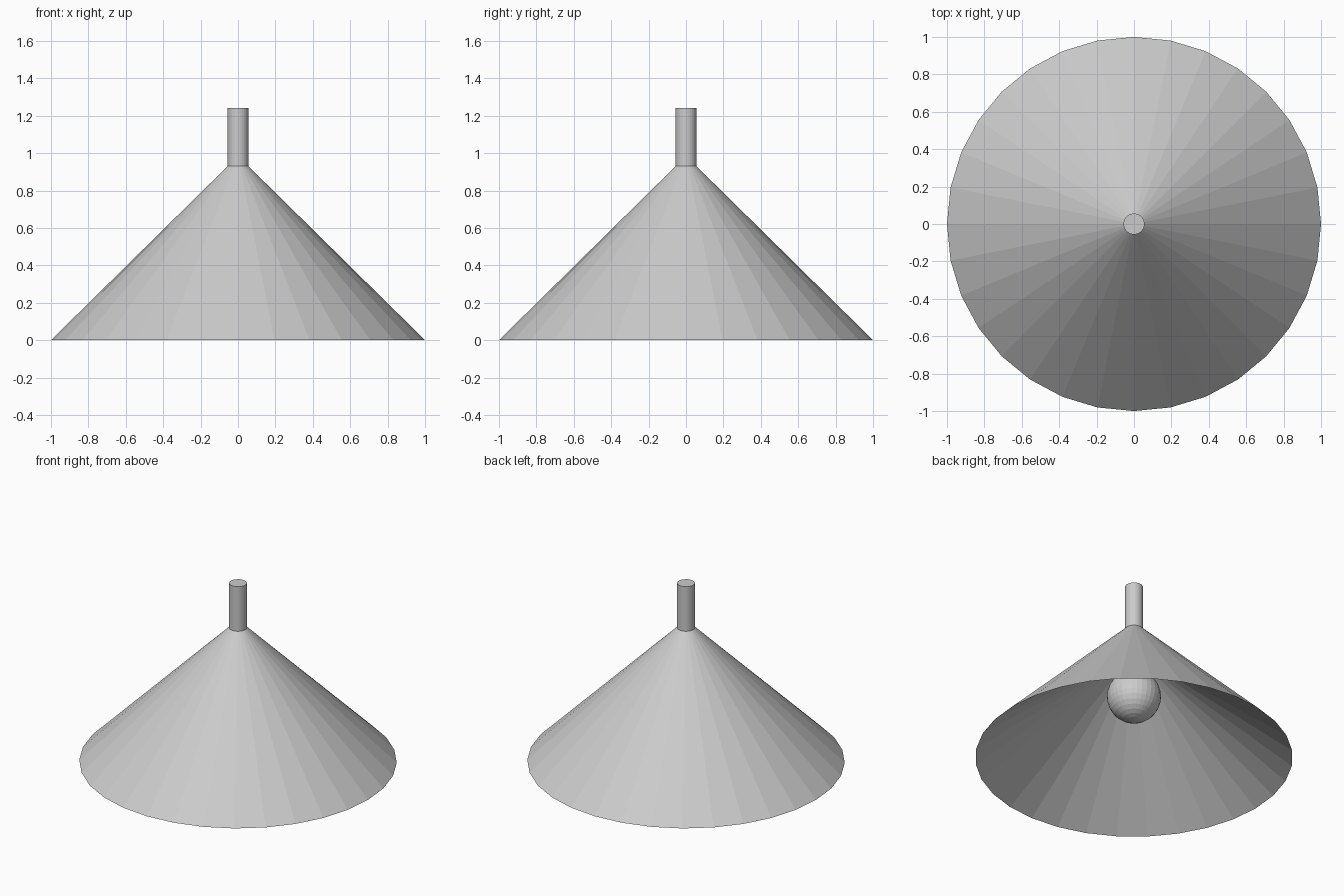
import bpy

cube = bpy.data.objects.get("Cube")
if cube:
    bpy.data.objects.remove(cube, do_unlink=True)

SIDES = 32

# Plain grey finish shared by every part
grey = bpy.data.materials.new("light_grey")
grey.use_nodes = True
colour = (0.6, 0.6, 0.6, 1.0)
grey.diffuse_color = colour
grey.node_tree.nodes["Principled BSDF"].inputs["Base Color"].default_value = colour


def finish(name):
    obj = bpy.context.object
    obj.name = name
    obj.data.name = name
    obj.data.materials.append(grey)
    return obj


def open_cone(name, height):
    bpy.ops.mesh.primitive_cone_add(vertices=SIDES, radius1=1, radius2=0,
                                    depth=height, end_fill_type='NOTHING',
                                    location=(0, 0, height / 2))
    return finish(name)


# Conical shade: outer skin and a shallower lining meeting at a knife-edge rim
open_cone("lamp_shade", 0.985)
lining = open_cone("shade_lining", 0.76)
lining.data.flip_normals()

# Stem running through the shade down to the bulb
STEM_BOTTOM, STEM_TOP = 0.6, 1.24
bpy.ops.mesh.primitive_cylinder_add(vertices=SIDES, radius=0.056,
                                    depth=STEM_TOP - STEM_BOTTOM,
                                    location=(0, 0, (STEM_TOP + STEM_BOTTOM) / 2))
finish("stem")

# Round bulb hanging inside the shade
bpy.ops.mesh.primitive_uv_sphere_add(segments=SIDES, ring_count=SIDES // 2,
                                     radius=0.17, location=(0, 0, 0.442))
finish("bulb")
